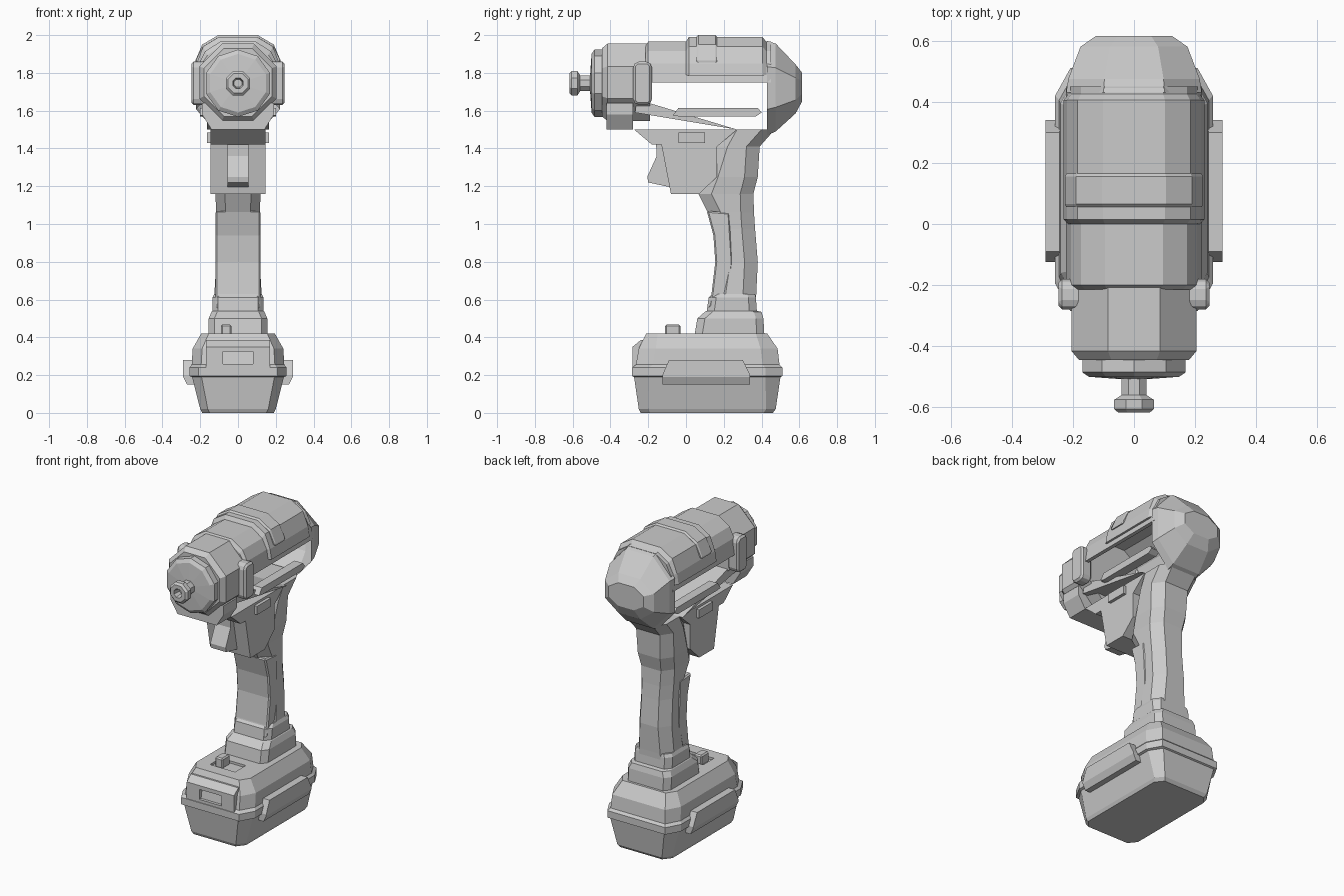
import bpy, bmesh
from math import sin, cos, pi

if "Cube" in bpy.data.objects:
    bpy.data.objects.remove(bpy.data.objects["Cube"])


def loft(name, rings, caps=(True, True)):
    """Skin equal-length rings of points into one flat-shaded mesh."""
    bm = bmesh.new()
    vs = [[bm.verts.new(p) for p in r] for r in rings]
    n = len(vs[0])
    for a, b in zip(vs, vs[1:]):
        for i in range(n):
            j = (i + 1) % n
            bm.faces.new((a[i], a[j], b[j], b[i]))
    if caps[0]:
        bm.faces.new(vs[0][::-1])
    if caps[1]:
        bm.faces.new(vs[-1])
    bmesh.ops.recalc_face_normals(bm, faces=bm.faces)
    me = bpy.data.meshes.new(name)
    bm.to_mesh(me)
    bm.free()
    ob = bpy.data.objects.new(name, me)
    bpy.context.collection.objects.link(ob)
    return ob


def bevel(ob, w):
    m = ob.modifiers.new("bevel", 'BEVEL')
    m.width, m.segments = w, 1
    return ob


def prism(name, prof, x0, x1):
    """Extrude a (y, z) side profile across x."""
    return loft(name, [[(x, y, z) for y, z in prof] for x in (x0, x1)])


def box(name, x0, x1, y0, y1, z0, z1):
    return prism(name, [(y0, z0), (y1, z0), (y1, z1), (y0, z1)], x0, x1)


def cut(ob, cutter):
    m = ob.modifiers.new("cut", 'BOOLEAN')
    m.operation, m.object, m.solver = 'DIFFERENCE', cutter, 'EXACT'
    cutter.hide_render = True
    cutter.hide_viewport = True


def level(z, y0, y1, w, cx, cy):
    """Horizontal rectangle with chamfered corners."""
    return [(w, y0 + cy, z), (w, y1 - cy, z), (w - cx, y1, z), (cx - w, y1, z),
            (-w, y1 - cy, z), (-w, y0 + cy, z), (cx - w, y0, z), (w - cx, y0, z)]


def disc(y, r, n, zc=1.75, turn=0.5):
    """Regular polygon across the tool axis."""
    return [(r * sin(2 * pi * (i + turn) / n), y, zc + r * cos(2 * pi * (i + turn) / n))
            for i in range(n)]


def octa(y, w, z0, z1):
    """Stretched octagon across the tool axis."""
    zc, h, k = (z0 + z1) / 2, (z1 - z0) / 2, 0.45
    pts = [(k, 1), (1, k), (1, -k), (k, -1), (-k, -1), (-1, -k), (-1, k), (-k, 1)]
    return [(w * a, y, zc + h * b) for a, b in pts]


def arch(y, w, top, zb):
    """Thin faceted arch section standing on height zb."""
    def half(w, t):
        return [(w * (1 - 0.7 * (zb - 1.75)), zb), (w * .93, max(1.85, zb + .01)),
                (w * .78, t - .05), (w * .43, t)]
    o, i = half(w, top), half(w - .025, top - .025)
    line = lambda h: h + [(-x, z) for x, z in reversed(h)]
    return [(x, y, z) for x, z in line(o) + line(i)[::-1]]


# battery pack
battery = loft("battery", [level(*r) for r in (
    (0, -.24, .46, .19, .04, .05), (.02, -.25, .475, .2, .04, .05),
    (.19, -.275, .5, .243, .05, .08), (.195, -.285, .51, .258, .05, .09),
    (.24, -.285, .51, .258, .05, .09), (.255, -.265, .495, .245, .05, .09),
    (.34, -.25, .485, .24, .05, .09), (.42, -.21, .43, .195, .04, .06))])
cut(battery, box("latch_pocket_cutter", -.11, .07, -.13, -.02, .405, .5))
latch_front = prism("battery_front_block",
                    [(-.283, .24), (-.1, .24), (-.1, .385), (-.24, .385), (-.283, .35)], -.17, .17)
cut(latch_front, box("release_slot_cutter", -.08, .08, -.4, -.25, .26, .325))
bevel(box("latch_button", -.09, -.035, -.11, -.03, .4, .468), .008)

# battery side clips
clip = [(-.125, .15), (.34, .15), (.34, .2), (.3, .28), (-.09, .28), (-.125, .2)]
for s in (1, -1):
    outer = [(y, max(z, .19)) for y, z in clip]
    loft("battery_clip", [[(s * .2, y, z) for y, z in clip],
                          [(s * .27, y, z) for y, z in clip],
                          [(s * .29, y, z) for y, z in outer]])

# handle foot and collar
loft("handle_foot", [level(*r, .03, .04) for r in (
    (.41, .045, .415, .155), (.5, .06, .41, .155), (.535, .1, .4, .14),
    (.54, .11, .375, .135), (.61, .12, .37, .135), (.63, .14, .365, .125))])

# handle
loft("handle", [level(*r, .05, .07) for r in (
    (.53, .13, .37, .13), (.63, .14, .372, .125), (.8, .165, .38, .115),
    (.97, .155, .366, .112), (1.06, .115, .36, .115), (1.16, .065, .357, .12),
    (1.25, .1, .38, .13), (1.41, .15, .39, .135), (1.5, .2, .47, .14))])
bevel(prism("grip_pad", [(.115, .55), (.2, .6), (.235, .65), (.247, .8), (.23, 1.06),
                         (.11, 1.07), (.145, .94), (.155, .8), (.135, .63)], -.118, .118), .008)

# trigger housing, with the flared top front
prism("trigger_housing", [(-.18, 1.42), (-.13, 1.42), (-.08, 1.16), (.07, 1.16), (.165, 1.25),
                          (.165, 1.41), (.27, 1.5), (-.18, 1.5)], -.145, .145)
prism("housing_lip", [(-.275, 1.5), (-.18, 1.42), (-.1, 1.42), (-.1, 1.5)], -.145, .145)
prism("trigger", [(-.16, 1.45), (-.155, 1.36), (-.205, 1.25), (-.2, 1.22),
                  (-.06, 1.19), (-.06, 1.45)], -.055, .055)
box("direction_switch", -.165, .165, -.04, .1, 1.43, 1.485)

# sloping cradle under the front housing
prism("cradle_wedge", [(-.26, 1.66), (-.27, 1.59), (.27, 1.5)], -.165, .165)
loft("cradle_block", [[(s * w, y, z) for s, y in ((1, -.42), (1, -.28), (-1, -.28), (-1, -.42))]
                      for w, z in ((.14, 1.5), (.19, 1.58), (.19, 1.64))])

# upper motor shell, raised band and hook over it
loft("motor_shell", [arch(-.215, .205, 1.945, 1.75), arch(-.2, .222, 1.965, 1.75),
                     arch(.45, .222, 1.965, 1.75)])
loft("raised_band", [arch(0, .222, 1.965, 1.79), arch(.015, .236, 1.99, 1.785),
                     arch(.405, .236, 1.99, 1.785), arch(.425, .222, 1.965, 1.79)])
loft("top_hook", [arch(.055, .238, 1.99, 1.86), arch(.065, .243, 2, 1.855),
                  arch(.155, .243, 2, 1.855), arch(.165, .238, 1.99, 1.86)])

# rear cap
loft("rear_cap", [octa(.43, .222, 1.47, 1.97), octa(.475, .215, 1.49, 1.955),
                  octa(.58, .175, 1.585, 1.845), octa(.615, .125, 1.65, 1.8)], (False, True))

# front housing and nose
k = 1 / cos(pi / 8)
loft("front_housing", [disc(-.445, .18 * k, 8), disc(-.415, .205 * k, 8), disc(-.19, .205 * k, 8)])
loft("nose", [disc(-.508, .04, 10, 1.745, 0), disc(-.5, .155, 10, 1.745, 0),
              disc(-.485, .178, 10, 1.745, 0), disc(-.43, .178, 10, 1.745, 0)])

# bit holder with a hex socket
loft("chuck", [disc(y, r, 8, 1.745) for y, r in (
    (-.57, .022), (-.617, .03), (-.617, .056), (-.605, .07), (-.575, .07),
    (-.56, .045), (-.5, .045))])

# side bumpers and rails
for s in (1, -1):
    bevel(prism("side_bumper", [(-.28, 1.65), (-.26, 1.63), (-.2, 1.63), (-.18, 1.65), (-.18, 1.84),
                                (-.2, 1.86), (-.26, 1.86), (-.28, 1.84)], s * .17, s * .247), .012)
    prism("side_rail", [(-.07, 1.575), (-.04, 1.57), (.37, 1.57), (.4, 1.59), (.38, 1.615),
                        (-.04, 1.615)], s * .14, s * .2)
